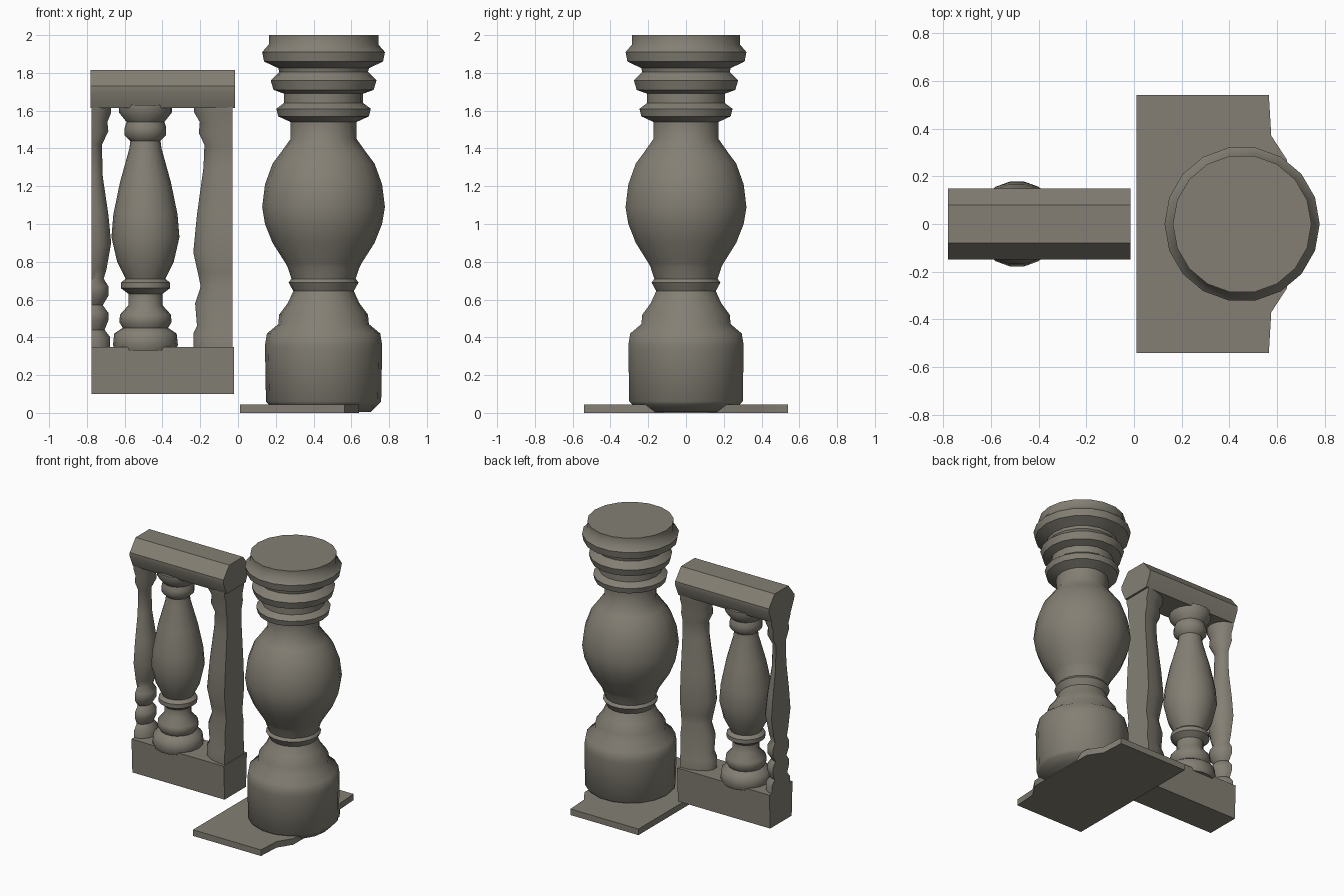
import bpy
import bmesh
from math import cos, sin, pi, radians

cube = bpy.data.objects.get("Cube")
if cube:
    bpy.data.objects.remove(cube, do_unlink=True)

stone = bpy.data.materials.new("weathered stone")
stone.use_nodes = True
colour = (0.23, 0.213, 0.175, 1)
stone.diffuse_color = colour
stone.node_tree.nodes["Principled BSDF"].inputs["Base Color"].default_value = colour


def loft(name, rings, angle=45):
    """Skin a stack of equal-sized closed rings and cap both ends."""
    bm = bmesh.new()
    rows = [[bm.verts.new(p) for p in ring] for ring in rings]
    n = len(rows[0])
    for low, high in zip(rows, rows[1:]):
        for i in range(n):
            j = (i + 1) % n
            bm.faces.new((low[i], low[j], high[j], high[i]))
    bm.faces.new(rows[0])
    bm.faces.new(rows[-1])
    bmesh.ops.recalc_face_normals(bm, faces=bm.faces)
    mesh = bpy.data.meshes.new(name)
    bm.to_mesh(mesh)
    bm.free()
    obj = bpy.data.objects.new(name, mesh)
    bpy.context.collection.objects.link(obj)
    mesh.materials.append(stone)
    bpy.ops.object.select_all(action="DESELECT")
    obj.select_set(True)
    bpy.context.view_layer.objects.active = obj
    bpy.ops.object.shade_smooth_by_angle(angle=radians(angle))
    return obj


def turned(name, profile, x, sides=18):
    """Full turned shaft from (radius, height) pairs."""
    turn = [2 * pi * i / sides for i in range(sides)]
    loft(name, [[(x + r * cos(a), r * sin(a), z) for a in turn] for r, z in profile], 50)


def half_turned(name, profile, x, side, depth, sides=9):
    """Half shaft, flat on the outer end of the panel."""
    turn = [-pi / 2 + pi * i / sides for i in range(sides + 1)]
    loft(name, [[(x + side * r * cos(a), depth * r * sin(a), z) for a in turn]
                for r, z in profile], 50)


# Large bulbous column
turned("large_column", [
    (.25, .005), (.29, .045), (.305, .06), (.31, .34), (.31, .36), (.30, .42),
    (.24, .47), (.235, .52), (.19, .58), (.16, .645), (.185, .69), (.17, .71),
    (.19, .77), (.20, .79), (.27, .90), (.31, 1.0), (.325, 1.09), (.31, 1.21),
    (.27, 1.32), (.225, 1.38), (.175, 1.45), (.175, 1.54), (.24, 1.57),
    (.25, 1.61), (.21, 1.64), (.21, 1.69), (.265, 1.71), (.28, 1.76),
    (.235, 1.805), (.24, 1.825), (.315, 1.86), (.325, 1.91), (.29, 1.95),
    (.29, 2.0)], .453)

# Thin ground slab, notched where it meets the column
outline = [(.01, -.54), (.565, -.54), (.575, -.37), (.64, -.27),
           (.64, .27), (.575, .37), (.565, .54), (.01, .54)]
loft("ground_slab", [[(x, y, z) for x, y in outline] for z in (0, .045)])

# Panel base
base = [(-.125, .10), (.125, .10), (.135, .35), (-.135, .35)]
loft("panel_base", [[(x, y, z) for y, z in base] for x in (-.775, -.022)])

# Handrail with sloped shoulders
rail_half = [(.11, 1.615), (.148, 1.70), (.148, 1.73), (.08, 1.815)]
rail = rail_half + [(-y, z) for y, z in reversed(rail_half)]
loft("handrail", [[(x, y, z) for y, z in rail] for x in (-.78, -.015)], 30)

# Whole baluster in the middle of the panel
turned("middle_baluster", [
    (.16, .33), (.172, .36), (.165, .42), (.12, .45), (.138, .48), (.135, .52),
    (.09, .57), (.09, .63), (.13, .66), (.13, .69), (.105, .71), (.15, .80),
    (.18, .93), (.17, 1.05), (.135, 1.22), (.085, 1.40), (.08, 1.44),
    (.11, 1.47), (.11, 1.51), (.10, 1.54), (.14, 1.59), (.14, 1.63)], -.49)

# Half balusters at both ends of the panel
half_turned("left_end_half", [
    (.21, .33), (.21, .42), (.19, .46), (.20, .58), (.17, .67), (.185, .74),
    (.21, .85), (.19, 1.05), (.155, 1.30), (.15, 1.42), (.18, 1.48),
    (.175, 1.54), (.205, 1.59), (.205, 1.63)], -.03, -1, .55)
half_turned("right_end_half", [
    (.10, .33), (.10, .40), (.07, .44), (.09, .49), (.09, .53), (.06, .57),
    (.09, .62), (.09, .67), (.065, .71), (.08, .76), (.105, .90), (.09, 1.05),
    (.06, 1.25), (.055, 1.42), (.09, 1.49), (.085, 1.54), (.105, 1.59),
    (.105, 1.63)], -.775, 1, 1.05)
